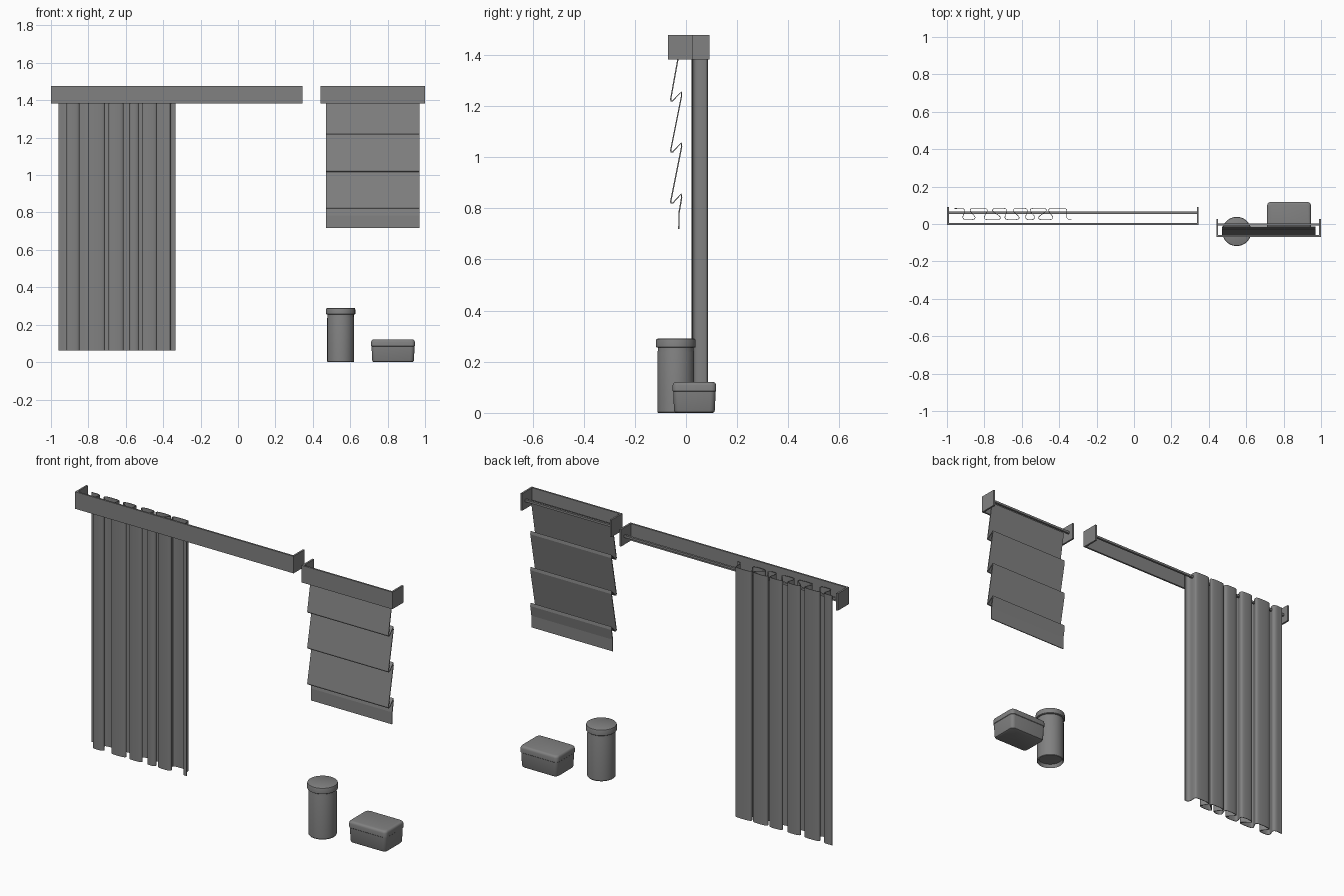
import bpy, bmesh, math
from mathutils import Vector

if "Cube" in bpy.data.objects:
    bpy.data.objects.remove(bpy.data.objects["Cube"])

GREY = bpy.data.materials.new("dark_grey")
GREY.diffuse_color = (0.22, 0.22, 0.22, 1)
GREY.use_nodes = True
GREY.node_tree.nodes["Principled BSDF"].inputs["Base Color"].default_value = GREY.diffuse_color


def finish(name, bm, smooth=None, thickness=0):
    bmesh.ops.recalc_face_normals(bm, faces=bm.faces)
    me = bpy.data.meshes.new(name)
    bm.to_mesh(me)
    bm.free()
    me.materials.append(GREY)
    ob = bpy.data.objects.new(name, me)
    bpy.context.collection.objects.link(ob)
    bpy.ops.object.select_all(action='DESELECT')
    ob.select_set(True)
    bpy.context.view_layer.objects.active = ob
    if thickness:
        mod = ob.modifiers.new("thickness", 'SOLIDIFY')
        mod.thickness = thickness
        mod.offset = 0
        bpy.ops.object.modifier_apply(modifier=mod.name)
    if smooth:
        bpy.ops.object.shade_smooth_by_angle(angle=math.radians(smooth))
    return ob


def add_box(bm, x0, x1, y0, y1, z0, z1):
    vs = bmesh.ops.create_cube(bm, size=1)["verts"]
    for v in vs:
        v.co = Vector(((x0 + x1) / 2 + v.co.x * (x1 - x0),
                       (y0 + y1) / 2 + v.co.y * (y1 - y0),
                       (z0 + z1) / 2 + v.co.z * (z1 - z0)))


def sweep(name, path, direction, smooth, thickness):
    """Thin sheet: a path extruded along a straight direction."""
    bm = bmesh.new()
    a = [bm.verts.new(p) for p in path]
    b = [bm.verts.new(Vector(p) + Vector(direction)) for p in path]
    for i in range(len(path) - 1):
        bm.faces.new((a[i], a[i + 1], b[i + 1], b[i]))
    return finish(name, bm, smooth, thickness)


def loft(name, rings, smooth=35):
    """Skin between rings and cap both ends."""
    bm = bmesh.new()
    rows = [[bm.verts.new(p) for p in r] for r in rings]
    n = len(rows[0])
    for r, s in zip(rows, rows[1:]):
        for i in range(n):
            j = (i + 1) % n
            bm.faces.new((r[i], r[j], s[j], s[i]))
    bm.faces.new(rows[0])
    bm.faces.new(rows[-1])
    return finish(name, bm, smooth)


def rounded_rect(cx, cy, hx, hy, r, z):
    pts = []
    for k, (sx, sy) in enumerate([(1, 1), (-1, 1), (-1, -1), (1, -1)]):
        for i in range(6):
            a = math.pi / 2 * (k + i / 5)
            pts.append((cx + sx * (hx - r) + r * math.cos(a),
                        cy + sy * (hy - r) + r * math.sin(a), z))
    return pts


def circle(cx, cy, r, z, n=48):
    return [(cx + r * math.cos(2 * math.pi * i / n),
             cy + r * math.sin(2 * math.pi * i / n), z) for i in range(n)]


def smooth_path(pts, steps=5):
    """Catmull-Rom through 2D points."""
    p = [Vector(q) for q in [pts[0]] + pts + [pts[-1]]]
    out = []
    for a, b, c, d in zip(p, p[1:], p[2:], p[3:]):
        for i in range(steps):
            t = i / steps
            out.append(0.5 * (2 * b + (c - a) * t + (2 * a - 5 * b + 4 * c - d) * t * t
                              + (3 * b - a - 3 * c + d) * t ** 3))
    return out + [p[-1]]


# Pelmets (front board with two returns) and their rails
def pelmet(prefix, x0, x1, y0, y1, rail_y):
    t, z0, z1 = 0.01, 1.382, 1.477
    bm = bmesh.new()
    add_box(bm, x0 + t, x1 - t, y0, y0 + t, z0, z1)
    add_box(bm, x0, x0 + t, y0, y1, z0, z1)
    add_box(bm, x1 - t, x1, y0, y1, z0, z1)
    finish(prefix + "_pelmet", bm)
    bm = bmesh.new()
    add_box(bm, x0 + t, x1 - t, rail_y - 0.006, rail_y + 0.006, 1.423, 1.435)
    finish(prefix + "_rail", bm)


pelmet("curtain", -1.0, 0.346, -0.005, 0.092, 0.06)
pelmet("blind", 0.44, 1.0, -0.07, 0.028, -0.003)

# Curtain: alternating back and front folds, each given as an x span
folds = [(.04, .095), (.085, .15), (.125, .215), (.20, .285), (.245, .32), (.31, .385),
         (.355, .43), (.42, .47), (.445, .53), (.49, .565), (.545, .64), (.64, .667)]
pts = []
for i, (a, b) in enumerate(folds):
    y, s = (0.083, -1) if i % 2 == 0 else (0.024, 1)
    a, b = a - 1, b - 1
    if i > 0:
        pts.append((a, y + s * 0.013))
    else:
        pts.append((a, y))
    pts.append((a + 0.012, y))
    if i < len(folds) - 1:
        pts += [(b - 0.012, y), (b, y + s * 0.013)]
    else:
        pts.append((b, y))
sweep("curtain", [(p.x, p.y, 0.062) for p in smooth_path(pts)], (0, 0, 1.39), 40, 0.003)

# Roman blind: zigzag folds
prof = [(-.023, 1.43)]
for k in range(3):
    z = 1.226 - 0.2 * k
    prof += [(-.060, z), (-.058, z - .006), (-.052, z - .006), (-.018, z + .030), (-.017, z + .015)]
prof += [(-.027, .784), (-.028, .718)]
sweep("roman_blind", [(0.47, y, z) for y, z in prof], (0.5, 0, 0), None, 0.005)

# Canister with hollow underside, and its lid
cx, cy = 0.549, -0.04
loft("canister_body", [circle(cx, cy, r, z) for r, z in
     [(.062, .02), (.067, .003), (.069, 0), (.072, .004), (.072, .235), (.070, .243), (.070, .265)]])
loft("canister_lid", [circle(cx, cy, r, z) for r, z in
     [(.074, .255), (.078, .258), (.078, .282), (.076, .288), (.072, .29)]])

# Storage box and its lid
bx, by = 0.829, 0.033
loft("box_body", [rounded_rect(bx, by, .115 - d, .083 - d, .02, z) for d, z in
     [(.012, 0), (.006, .003), (.003, .01), (0, .09)]])
loft("box_lid", [rounded_rect(bx, by, .117 - d, .085 - d, .02, z) for d, z in
     [(.002, .084), (0, .086), (0, .108), (.002, .115), (.006, .119), (.012, .121)]])
